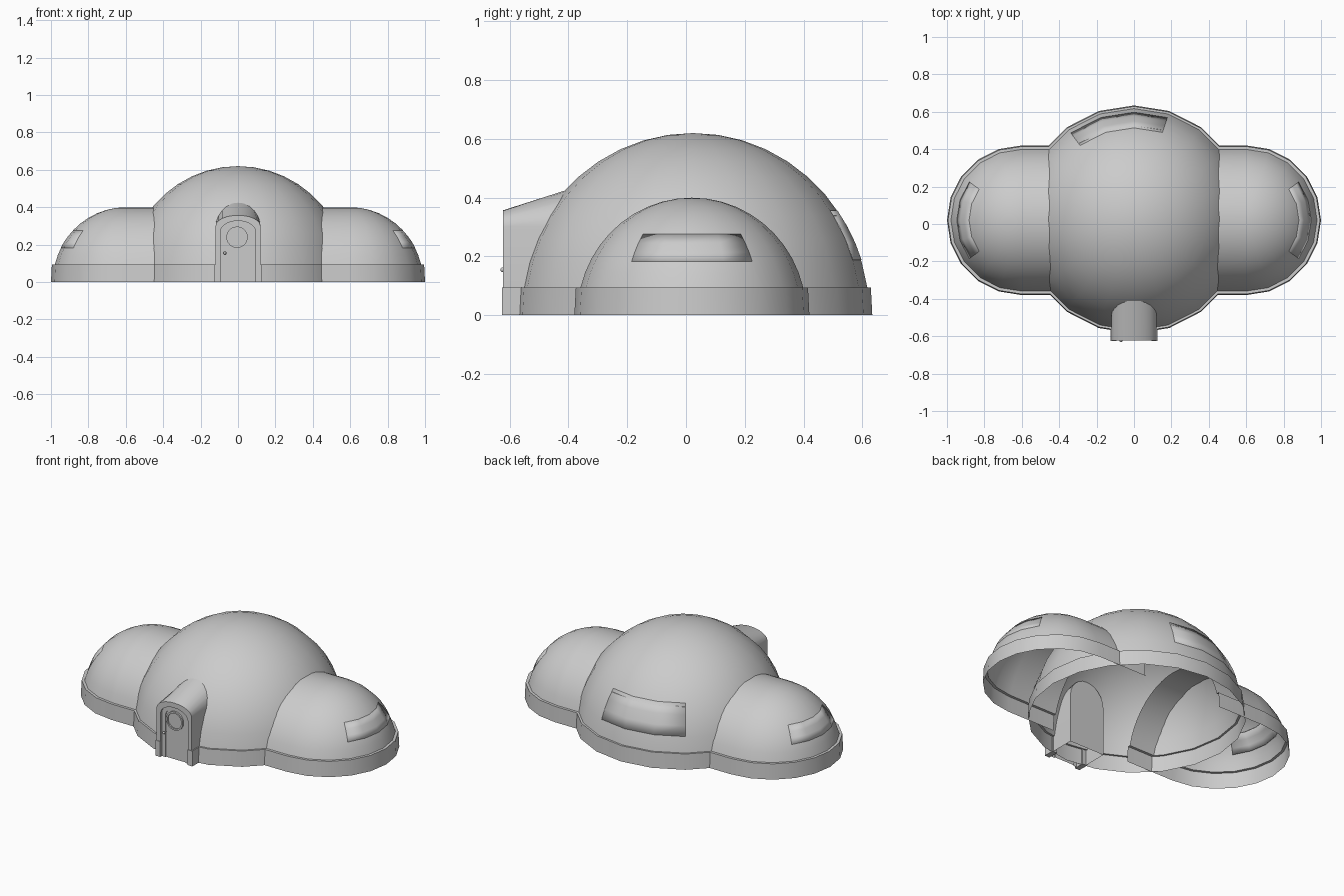
import bpy, bmesh
from math import sin, cos, asin, sqrt, pi, radians
from mathutils import Matrix, Vector

old = bpy.data.objects.get("Cube")
if old:
    bpy.data.objects.remove(old, do_unlink=True)

grey = bpy.data.materials.new("plain_grey")
grey.use_nodes = True
grey.diffuse_color = (0.6, 0.6, 0.6, 1)
grey.node_tree.nodes["Principled BSDF"].inputs["Base Color"].default_value = (0.6, 0.6, 0.6, 1)

STEP = radians(18)      # dome facets
SKIRT_H = 0.095


def finish(bm, name, recalc=True):
    bmesh.ops.remove_doubles(bm, verts=bm.verts, dist=1e-5)
    if recalc:
        bmesh.ops.recalc_face_normals(bm, faces=bm.faces)
    me = bpy.data.meshes.new(name)
    bm.to_mesh(me)
    bm.free()
    me.materials.append(grey)
    me.shade_smooth()
    me.set_sharp_from_angle(angle=radians(30))
    ob = bpy.data.objects.new(name, me)
    bpy.context.collection.objects.link(ob)
    return ob


def skin(bm, rows, closed):
    """Join rows of points with faces."""
    vs = [[bm.verts.new(p) for p in row] for row in rows]
    n = len(rows[0])
    for a, b in zip(vs, vs[1:]):
        for i in range(n if closed else n - 1):
            j = (i + 1) % n
            bm.faces.new((a[i], a[j], b[j], b[i]))
    return vs


def dome_profile(radius, height, skirt):
    """Skirt wall, ledge, then the curved shell up to the apex."""
    pts = [(skirt, 0), (skirt - 0.005, SKIRT_H)]
    t0 = asin(SKIRT_H / height)
    for k in range(11):
        t = t0 + (pi / 2 - t0) * k / 10
        pts.append((radius * cos(t), height * sin(t)))
    return pts


# Main dome
MAIN = (0, 0.024, 0.60, 0.62)       # centre x, centre y, radius, height
rows = [[(r * cos(i * STEP), MAIN[1] + r * sin(i * STEP), z) for i in range(20)]
        for r, z in dome_profile(0.60, 0.62, 0.61)]
bm = bmesh.new()
skin(bm, rows, True)
finish(bm, "main_dome")


# Side lobes: half dome continued as a vault into the main dome
def lobe(side, name):
    rows = []
    for r, z in dome_profile(0.39, 0.40, 0.40):
        arc = [(0.6 + r * cos(i * STEP), r * sin(i * STEP)) for i in range(-5, 6)]
        arc = [(0.27, -r)] + arc + [(0.27, r)]
        rows.append([(side * x, 0.02 + y, z) for x, y in arc])
    bm = bmesh.new()
    skin(bm, rows, False)
    finish(bm, name)


# Windows: framed patches that follow the dome facets
def window(name, centre, first, count, z0, z1):
    cx, cy, radius, height = centre
    rows = []
    for k in range(4):
        z = z0 + (z1 - z0) * k / 3
        r = radius * sqrt(1 - (z / height) ** 2) + 0.008
        rows.append([(cx + r * cos(first + i * STEP), cy + r * sin(first + i * STEP), z)
                     for i in range(count + 1)])
    bm = bmesh.new()
    skin(bm, rows, False)
    bm.normal_update()
    pane = bm.faces[:]
    bmesh.ops.inset_region(bm, faces=pane, thickness=0.011, use_even_offset=True)
    bmesh.ops.inset_region(bm, faces=pane, thickness=0.001, depth=-0.006)
    ob = finish(bm, name, recalc=False)
    rim = ob.modifiers.new("rim", 'SOLIDIFY')
    rim.thickness = 0.01
    rim.offset = -1


for side, label in ((1, "left"), (-1, "right")):
    lobe(side, label + "_lobe")
    mid = 0 if side > 0 else pi
    window(label + "_window", (side * 0.6, 0.02, 0.39, 0.40), mid - 2 * STEP, 4, 0.187, 0.28)
window("back_window", MAIN, 4 * STEP, 3, 0.19, 0.36)


# Entrance porch with stepped frame and recessed door
def arch(hw, spring, rise, y):
    curve = [(-hw * cos(pi * k / 12), y, spring + rise * sin(pi * k / 12)) for k in range(13)]
    return [(-hw, y, 0)] + curve + [(hw, y, 0)]


bm = bmesh.new()
loops = skin(bm, [
    arch(0.12, 0.30, 0.125, -0.41),
    arch(0.12, 0.30, 0.057, -0.623),
    arch(0.093, 0.272, 0.055, -0.623),
    arch(0.093, 0.272, 0.055, -0.610),
    arch(0.068, 0.262, 0.045, -0.610),
    arch(0.068, 0.262, 0.045, -0.604)], False)
bm.faces.new(loops[0])
bm.faces.new(loops[-1])
finish(bm, "porch")


# Porch feet
def box(name, centre, size):
    bm = bmesh.new()
    bmesh.ops.create_cube(bm, size=1, matrix=Matrix.Translation(centre) @ Matrix.Diagonal((*size, 1)))
    finish(bm, name)


for side, label in ((1, "left"), (-1, "right")):
    box(label + "_porch_foot", (side * 0.11, -0.593, SKIRT_H / 2), (0.033, 0.066, SKIRT_H))

# Round door window: raised ring around a flat pane
bm = bmesh.new()
rows = [[(-0.005 + r * cos(a * pi / 12), y, 0.24 + r * sin(a * pi / 12)) for a in range(24)]
        for r, y in ((0.057, -0.604), (0.057, -0.614), (0.047, -0.614), (0.047, -0.606))]
ring = skin(bm, rows, True)
bm.faces.new(ring[-1])
finish(bm, "door_window")

# Door knob
bm = bmesh.new()
bmesh.ops.create_uvsphere(bm, u_segments=12, v_segments=8, radius=0.008,
                          matrix=Matrix.Translation((-0.07, -0.624, 0.155)))
bmesh.ops.create_cone(bm, cap_ends=True, segments=10, radius1=0.004, radius2=0.004, depth=0.02,
                      matrix=Matrix.Translation((-0.07, -0.614, 0.155)) @ Matrix.Rotation(pi / 2, 4, 'X'))
finish(bm, "door_knob")
